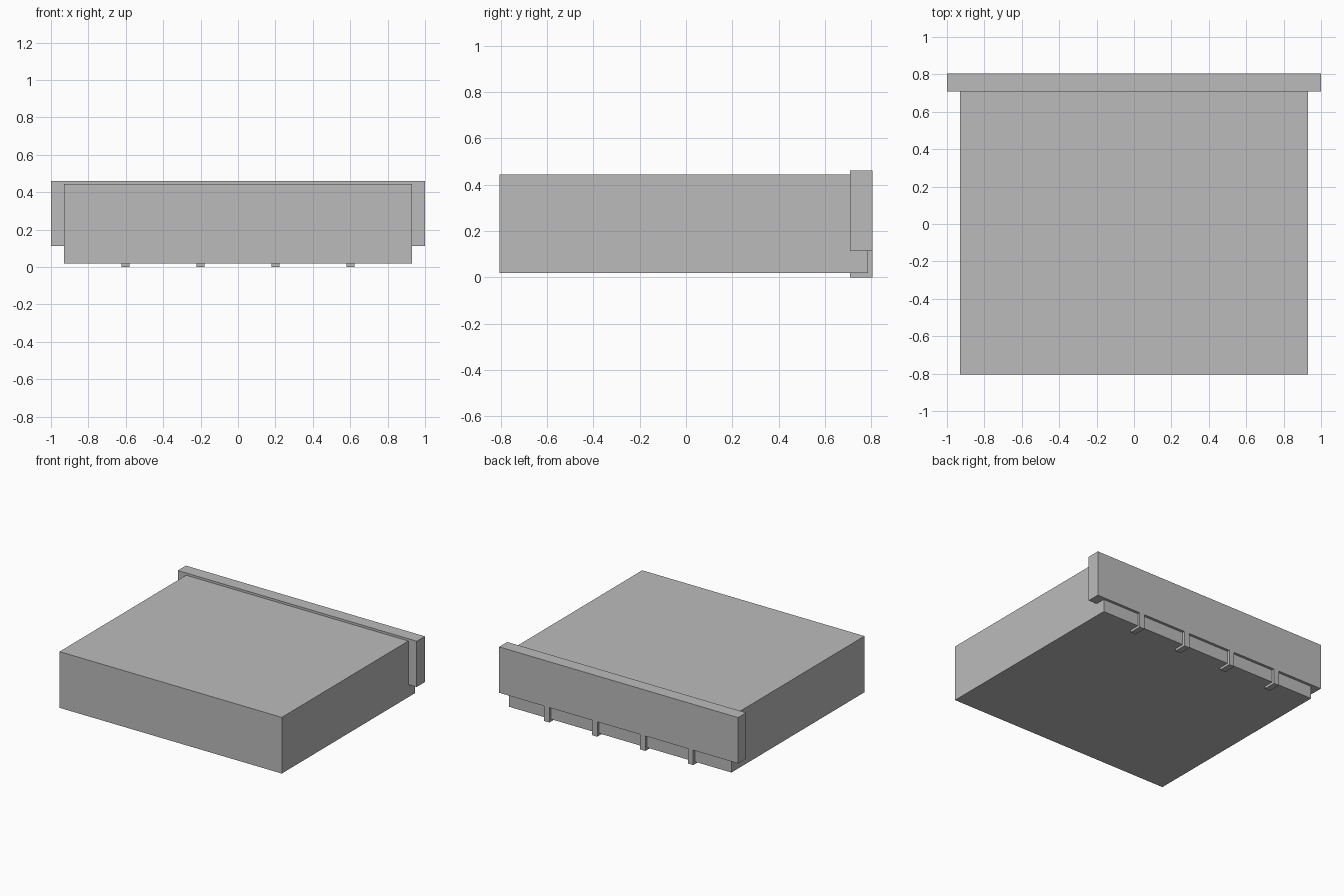
import bpy

if "Cube" in bpy.data.objects:
    bpy.data.objects.remove(bpy.data.objects["Cube"])

grey = bpy.data.materials.new("plain_grey")
grey.diffuse_color = (0.5, 0.5, 0.5, 1.0)
grey.use_nodes = True
grey.node_tree.nodes["Principled BSDF"].inputs["Base Color"].default_value = grey.diffuse_color


def box(name, lo, hi):
    """Axis-aligned box between two corners."""
    centre = [(a + b) / 2 for a, b in zip(lo, hi)]
    size = [b - a for a, b in zip(lo, hi)]
    bpy.ops.mesh.primitive_cube_add(size=1, location=centre)
    ob = bpy.context.object
    ob.name = name
    ob.scale = size
    bpy.ops.object.transform_apply(location=False, rotation=False, scale=True)
    ob.data.materials.append(grey)
    return ob


# Main block, slightly raised above the floor
box("main_body", (-0.93, -0.805, 0.018), (0.93, 0.785, 0.443))

# Wide panel overlapping the back end
box("back_panel", (-1.0, 0.708, 0.113), (1.0, 0.805, 0.46))

# Four narrow feet hanging below the panel
for i, x in enumerate((-0.602, -0.201, 0.201, 0.602)):
    box(f"panel_foot_{i + 1}", (x - 0.022, 0.708, 0.0), (x + 0.022, 0.805, 0.113))
